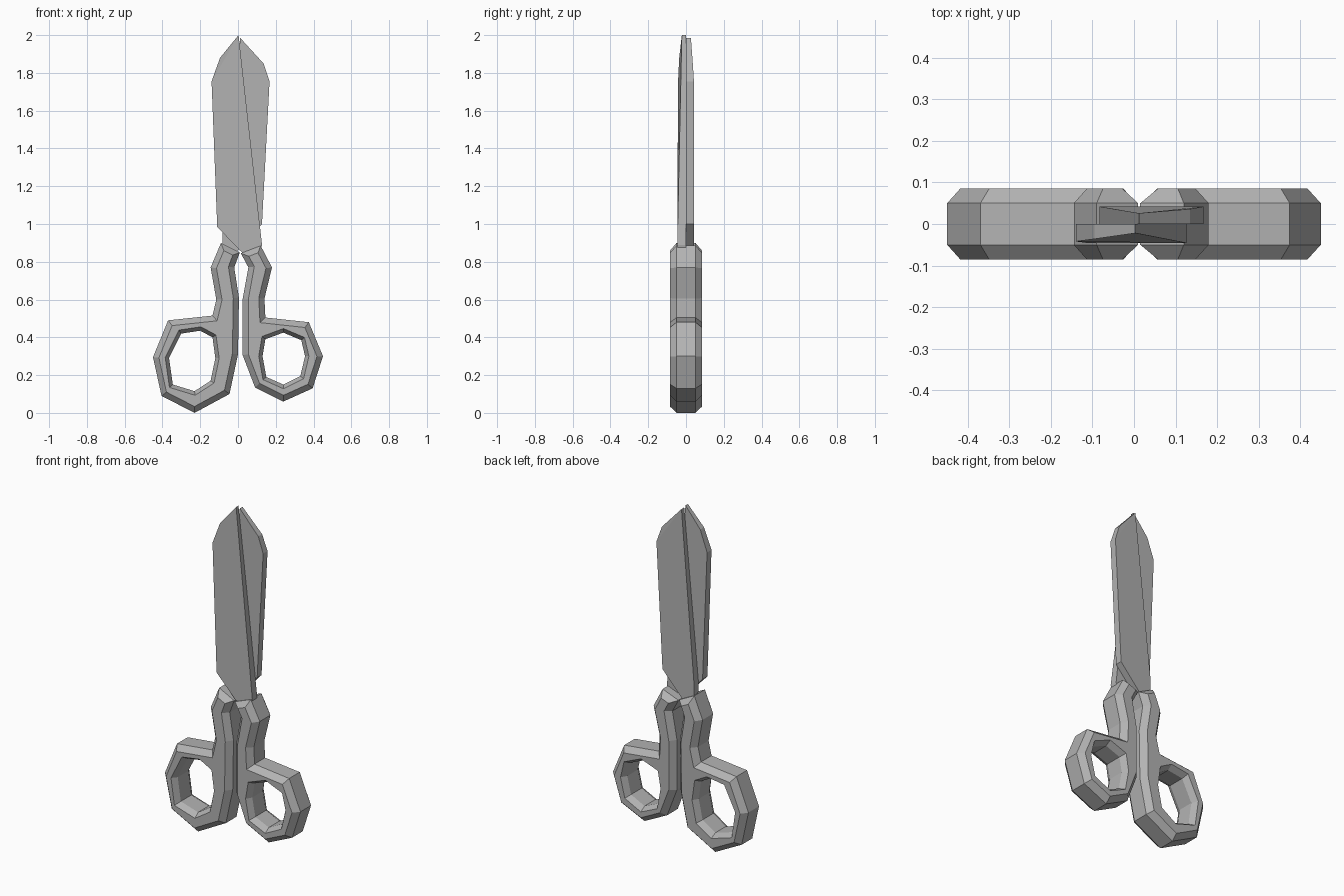
import bpy, bmesh
from mathutils import Vector

if "Cube" in bpy.data.objects:
    bpy.data.objects.remove(bpy.data.objects["Cube"])

grey = bpy.data.materials.new("dark_grey")
grey.diffuse_color = (.45, .45, .45, 1)
grey.use_nodes = True
grey.node_tree.nodes["Principled BSDF"].inputs["Base Color"].default_value = grey.diffuse_color


def finish(name, bm):
    bmesh.ops.recalc_face_normals(bm, faces=bm.faces)
    mesh = bpy.data.meshes.new(name)
    bm.to_mesh(mesh)
    bm.free()
    mesh.materials.append(grey)
    bpy.context.collection.objects.link(bpy.data.objects.new(name, mesh))


def inset(pts, d):
    """Mitred offset of a closed outline; positive d shrinks it."""
    p = [Vector(q) for q in pts]
    n = len(p)
    area = sum(p[i].x * p[(i + 1) % n].y - p[(i + 1) % n].x * p[i].y for i in range(n))
    s = 1 if area > 0 else -1
    out = []
    for i in range(n):
        a = (p[i] - p[i - 1]).normalized()
        b = (p[(i + 1) % n] - p[i]).normalized()
        na, nb = Vector((-a.y, a.x)) * s, Vector((-b.y, b.x)) * s
        out.append(p[i] + (na + nb) * d / (1 + na.dot(nb)))
    return out


def wall(bm, outline, chamfer):
    """Chamfered side wall; returns the front and back rim edges."""
    n = len(outline)
    small = inset(outline, chamfer)
    layers = [(small, -.085), (outline, -.05), (outline, .05), (small, .085)]
    rings = [[bm.verts.new((x, y, z)) for x, z in pts] for pts, y in layers]
    for r, q in zip(rings, rings[1:]):
        for i in range(n):
            j = (i + 1) % n
            bm.faces.new((r[i], r[j], q[j], q[i]))
    return [[bm.edges.get((r[i], r[(i + 1) % n])) for i in range(n)]
            for r in (rings[0], rings[-1])]


def handle(name, outline, hole):
    bm = bmesh.new()
    outer, inner = wall(bm, outline, .03), wall(bm, hole, -.02)
    for k, side in enumerate((-1, 1)):
        bmesh.ops.triangle_fill(bm, use_beauty=True, use_dissolve=False,
                                edges=outer[k] + inner[k], normal=(0, side, 0))
    finish(name, bm)


def blade(name, profile, side):
    """Flat inner face on y = 0; the outer face thins towards the tip."""
    bm = bmesh.new()
    flat = [bm.verts.new((x, 0, z)) for x, z, t in profile]
    outer = [bm.verts.new((x, side * t, z)) for x, z, t in profile]
    bm.faces.new(flat)
    # tip facet, then the long outer face
    bm.faces.new(outer[:3])
    bm.faces.new([outer[0]] + outer[2:])
    for i in range(len(flat)):
        j = (i + 1) % len(flat)
        bm.faces.new((flat[i], flat[j], outer[j], outer[i]))
    finish(name, bm)


# Finger loops with shanks
handle("large_handle",
       [(-.09, .90), (-.145, .77), (-.115, .60), (-.135, .515), (-.37, .49),
        (-.45, .295), (-.405, .09), (-.23, 0), (-.045, .10), (0, .31),
        (.005, .61), (-.02, .77), (.01, .85)],
       [(-.30, .42), (-.20, .435), (-.135, .40), (-.12, .29), (-.145, .17),
        (-.23, .115), (-.345, .15), (-.365, .29)])
handle("small_handle",
       [(.12, .885), (.18, .77), (.14, .605), (.145, .505), (.375, .48),
        (.45, .30), (.395, .13), (.24, .06), (.09, .135), (.025, .305),
        (.025, .605), (.055, .77), (.015, .845)],
       [(.145, .39), (.24, .425), (.335, .385), (.355, .30), (.33, .195),
        (.24, .15), (.15, .19), (.13, .30)])

# Crossing blades (x, z, thickness), tip first
blade("front_blade",
      [(.003, 2.0, .022), (-.095, 1.88, .036), (-.14, 1.755, .042), (-.11, .985, .046),
       (.01, .86, .046), (.06, .82, .046), (.12, .85, .046), (.127, .89, .046)], -1)
blade("back_blade",
      [(.012, 1.985, .026), (.135, 1.85, .036), (.167, 1.755, .042), (.127, 1.0, .042),
       (0, .86, .042), (-.04, .82, .042), (-.08, .85, .042), (-.083, .96, .042)], 1)
